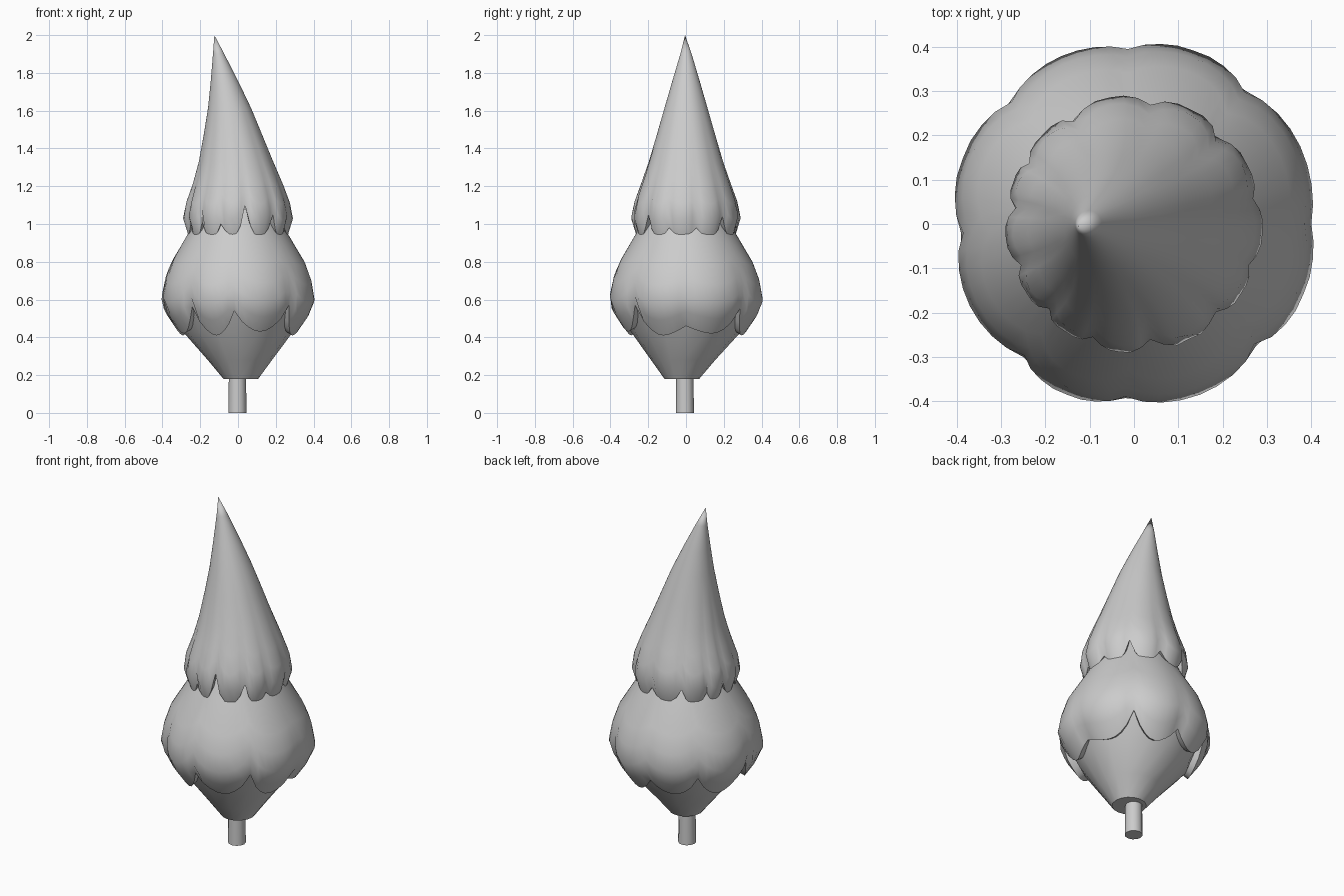
import bpy, bmesh, math
from math import sin, cos, pi, radians

if "Cube" in bpy.data.objects:
    bpy.data.objects.remove(bpy.data.objects["Cube"])


def lerp_table(table, z):
    """Interpolate rows of (z, a, b, ...) listed from high z to low z."""
    if z >= table[0][0]:
        return table[0][1:]
    for hi, lo in zip(table, table[1:]):
        if z >= lo[0]:
            f = (hi[0] - z) / (hi[0] - lo[0])
            return [a + (b - a) * f for a, b in zip(hi[1:], lo[1:])]
    return table[-1][1:]


def finish(bm, name, angle=50):
    bmesh.ops.recalc_face_normals(bm, faces=bm.faces)
    mesh = bpy.data.meshes.new(name)
    bm.to_mesh(mesh)
    bm.free()
    ob = bpy.data.objects.new(name, mesh)
    bpy.context.collection.objects.link(ob)
    bpy.ops.object.select_all(action='DESELECT')
    ob.select_set(True)
    bpy.context.view_layer.objects.active = ob
    bpy.ops.object.shade_smooth_by_angle(angle=radians(angle))
    return ob


def bridge(bm, a, b):
    n = len(a)
    for i in range(n):
        j = (i + 1) % n
        bm.faces.new((a[i], a[j], b[j], b[i]))


def lathe(name, rings, sides, caps=True):
    """Stack of circles given as (z, radius, centre x, centre y)."""
    bm = bmesh.new()
    loops = [[bm.verts.new((cx + r * cos(2 * pi * i / sides), cy + r * sin(2 * pi * i / sides), z))
              for i in range(sides)] for z, r, cx, cy in rings]
    for a, b in zip(loops, loops[1:]):
        bridge(bm, a, b)
    if caps:
        bm.faces.new(loops[0])
    return finish(bm, name, 40)


def skirt(name, profile, top, notches, tip_z, crease, steps, rows, apex=None):
    """Foliage tier with a scalloped hem. notches: (angle in degrees, notch z)."""
    columns = []
    for k, (a0, z0) in enumerate(notches):
        a1, z1 = notches[(k + 1) % len(notches)]
        if a1 < a0:
            a1 += 360
        tip = tip_z[k % len(tip_z)]
        for s in range(steps):
            t = s / steps
            lobe = sin(pi * t) ** 0.7
            notch = z0 + (z1 - z0) * t
            columns.append((radians(a0 + (a1 - a0) * t), lobe, notch + (tip - notch) * lobe))
    bm = bmesh.new()
    loops = []
    for u in rows:
        loop = []
        for ang, lobe, hem in columns:
            z = top + (hem - top) * u
            r, cx = lerp_table(profile, z)
            r *= 1 - crease * (1 - lobe) * u ** 4
            loop.append(bm.verts.new((cx + r * cos(ang), r * sin(ang), z)))
        loops.append(loop)
    # hem folded inwards
    loops.append([bm.verts.new((v.co.x * 0.88, v.co.y * 0.88, v.co.z + 0.02)) for v in loops[-1]])
    for a, b in zip(loops, loops[1:]):
        bridge(bm, a, b)
    if apex:
        tip = bm.verts.new(apex)
        first = loops[0]
        for i in range(len(first)):
            bm.faces.new((tip, first[i], first[(i + 1) % len(first)]))
    return finish(bm, name, 55)


# trunk
lathe("trunk", [(0, 0.048, -0.003, -0.006), (0.24, 0.045, -0.003, -0.006)], 12)

# foliage underside, tapering down to the trunk
lathe("foliage_underside", [(0.18, 0.092, 0.015, -0.022), (0.28, 0.17, 0.01, -0.015),
                            (0.43, 0.292, 0, 0), (0.58, 0.365, 0, 0)], 16)

# lower foliage tier
lower_profile = [(1.08, 0.20, 0), (0.95, 0.262, 0), (0.78, 0.365, 0), (0.68, 0.398, 0),
                 (0.58, 0.415, 0), (0.50, 0.375, 0), (0.40, 0.305, 0)]
lower_notches = [(-130, 0.56), (-93, 0.54), (-45, 0.57), (0, 0.46), (50, 0.55),
                 (92, 0.50), (135, 0.54), (183, 0.56)]
skirt("lower_foliage", lower_profile, 1.08, lower_notches,
      [0.41, 0.43, 0.41, 0.42], 0.07, 8, [0, 0.2, 0.45, 0.6, 0.75, 0.88, 1])

# upper foliage tier with leaning tip
upper_profile = [(2.0, 0.0, -0.125), (1.8, 0.06, -0.08), (1.6, 0.118, -0.042),
                 (1.35, 0.19, -0.012), (1.2, 0.243, 0), (1.1, 0.28, 0),
                 (1.03, 0.292, 0), (0.92, 0.258, 0)]
upper_notches = [(-135, 1.01), (-110, 1.0), (-82, 1.10), (-47, 1.05), (-20, 0.98), (12, 0.98),
                 (45, 1.04), (82, 1.0), (120, 1.02), (150, 0.99), (172, 1.02), (200, 1.0)]
skirt("upper_foliage", upper_profile, 1.9, upper_notches,
      [0.93, 0.94, 0.93], 0.06, 6, [0, 0.15, 0.3, 0.45, 0.6, 0.72, 0.82, 0.91, 1],
      apex=(-0.125, -0.005, 2.0))
